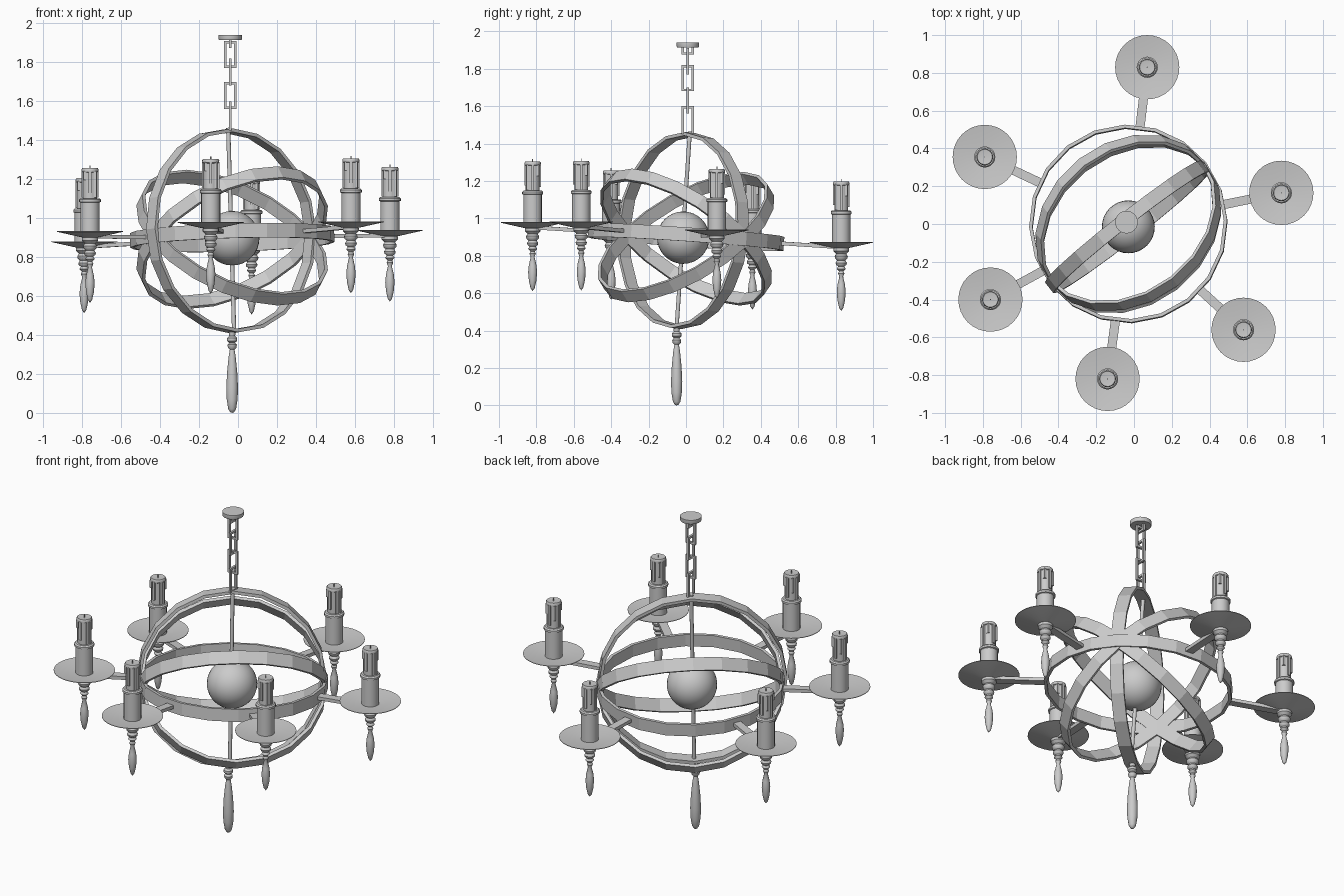
import bpy, bmesh, math
from mathutils import Matrix, Vector

if "Cube" in bpy.data.objects:
    bpy.data.objects.remove(bpy.data.objects["Cube"])


def finish(name, bm, smooth=False):
    bmesh.ops.remove_doubles(bm, verts=bm.verts, dist=1e-5)
    bmesh.ops.recalc_face_normals(bm, faces=bm.faces)
    me = bpy.data.meshes.new(name)
    bm.to_mesh(me)
    bm.free()
    ob = bpy.data.objects.new(name, me)
    bpy.context.collection.objects.link(ob)
    if smooth:
        bpy.context.view_layer.objects.active = ob
        ob.select_set(True)
        bpy.ops.object.shade_smooth_by_angle(angle=math.radians(40))
        ob.select_set(False)
    return ob


def lathe(name, profile, mat, segs=20, closed=False, smooth=True):
    bm = bmesh.new()
    loops = []
    for r, z in profile:
        loops.append([bm.verts.new(mat @ Vector((r * math.cos(a), r * math.sin(a), z)))
                      for a in (2 * math.pi * k / segs for k in range(segs))])
    n = len(loops)
    for i in range(n if closed else n - 1):
        a, b = loops[i], loops[(i + 1) % n]
        for k in range(segs):
            j = (k + 1) % segs
            bm.faces.new((a[k], a[j], b[j], b[k]))
    return finish(name, bm, smooth)


def bar(name, p, q, w, h):
    p, q = Vector(p), Vector(q)
    d = q - p
    x = d.normalized()
    side = Vector((0, 0, 1)).cross(x)
    side = side.normalized() if side.length > 0.2 else Vector((0, 1, 0))
    up = x.cross(side)
    m = Matrix((x, side, up)).transposed().to_4x4()
    m.translation = (p + q) / 2
    bm = bmesh.new()
    bmesh.ops.create_cube(bm, size=1, matrix=m @ Matrix.Diagonal((d.length, w, h, 1)))
    return finish(name, bm)


def at(x, y, z):
    return Matrix.Translation((x, y, z))


# tilted frame of the cage: u = shared ring axis, n = leaning upright
n = Vector((-0.029, 0.068, 1)).normalized()
u = Vector((math.cos(math.radians(38)), math.sin(math.radians(38)), 0))
u = (u - n * u.dot(n)).normalized()
frame = Matrix((u, n.cross(u), n)).transposed().to_4x4()

# armillary rings
for name, tilt, rad, c in (("equator_ring", 0, 0.525, (-0.03, 0, 0.9)),
                           ("inclined_ring_a", -36.5, 0.52, (-0.03, 0, 0.9)),
                           ("inclined_ring_b", 42, 0.52, (-0.03, 0, 0.9)),
                           ("upright_ring", 90, 0.525, (-0.035, -0.015, 0.935))):
    w, t = 0.037, 0.018
    m = Matrix.Translation(c) @ Matrix.Rotation(math.radians(tilt), 4, u) @ frame
    lathe(name, [(rad, -w), (rad, w), (rad - t, w), (rad - t, -w)], m, 20, True, False)

# globe and leaning centre rod
bm = bmesh.new()
bmesh.ops.create_uvsphere(bm, u_segments=32, v_segments=16, radius=0.14,
                          matrix=at(-0.03, -0.015, 0.897))
finish("globe", bm, True)
rod_m = at(-0.035, -0.015, 0.935) @ frame
lathe("centre_rod", [(0, -0.525), (0.011, -0.525), (0.011, 0.53), (0, 0.53)], rod_m, 12)

# bottom finial
lathe("bottom_finial", [(0, 0.42), (0.018, 0.415), (0.015, 0.395), (0.026, 0.385),
                        (0.026, 0.37), (0.015, 0.36), (0.024, 0.35), (0.022, 0.335),
                        (0.012, 0.325), (0.018, 0.29), (0.026, 0.21), (0.03, 0.13),
                        (0.028, 0.07), (0.02, 0.02), (0.01, 0.004), (0, 0)],
      at(-0.03, -0.05, 0))


# chain of rectangular links
def link(name, z0, z1, along, half=0.033, t=0.013):
    c, d = Vector((-0.04, 0.01, 0)), Vector(along)
    i = half - t / 2
    for s in (-1, 1):
        e = c + d * i * s
        bar(name + "_side", e + Vector((0, 0, z0)), e + Vector((0, 0, z1)), t, t)
    for z in (z0 + t / 2, z1 - t / 2):
        h = Vector((0, 0, z))
        bar(name + "_end", c - d * i + h, c + d * i + h, t, t)


link("chain_link", 1.77, 1.91, (1, 0, 0))
link("chain_link", 1.56, 1.70, (1, 0, 0))
link("chain_link", 1.875, 1.93, (0, 1, 0))
link("chain_link", 1.68, 1.82, (0, 1, 0))
link("chain_link", 1.45, 1.60, (0, 1, 0))
lathe("ceiling_plate", [(0, 1.915), (0.058, 1.915), (0.06, 1.92), (0.06, 1.94), (0, 1.94)],
      at(-0.04, 0.01, 0), 24)

# candle arms: bar, drip tray, cup, candle with wax drips, turned pendant
spots = [(0.07, 0.83), (0.78, 0.165), (0.58, -0.56), (-0.14, -0.82), (-0.76, -0.40), (-0.79, 0.355)]
centre = Vector((-0.03, 0, 0))
for x, y in spots:
    za = 0.9 + 0.029 * x - 0.068 * y
    end = Vector((x, y, za))
    start = Vector((-0.03, 0, 0.9)).lerp(end, 0.615)
    bar("arm", start, end, 0.048, 0.02)
    m = at(x, y, za + 0.025)
    lathe("drip_tray", [(0, -0.035), (0.05, -0.027), (0.17, 0), (0.17, 0.003),
                        (0.05, -0.012), (0, -0.012)], m, 32)
    lathe("candle_cup", [(0, -0.02), (0.049, -0.02), (0.049, 0.15), (0.056, 0.153),
                         (0.056, 0.165), (0.049, 0.172), (0.04, 0.172), (0, 0.172)], m, 20)
    lathe("candle", [(0, 0.16), (0.037, 0.16), (0.037, 0.305), (0.043, 0.308),
                     (0.044, 0.32), (0.04, 0.327), (0, 0.322)], m, 20)
    lathe("wick", [(0, 0.32), (0.003, 0.32), (0.003, 0.34), (0, 0.34)], m, 6)
    for k, low in enumerate((0.175, 0.25, 0.19, 0.22, 0.175, 0.265, 0.2, 0.175)):
        a = k * math.pi / 4
        off = m.translation + Vector((0.037 * math.cos(a), 0.037 * math.sin(a), 0))
        bar("wax_drip", off + Vector((0, 0, low)), off + Vector((0, 0, 0.312)), 0.014, 0.014)
    lathe("arm_pendant", [(0, -0.02), (0.042, -0.03), (0.042, -0.045), (0.027, -0.06),
                          (0.035, -0.072), (0.033, -0.085), (0.022, -0.095), (0.03, -0.108),
                          (0.028, -0.118), (0.017, -0.127), (0.024, -0.14), (0.012, -0.153),
                          (0.017, -0.165), (0.01, -0.182), (0.02, -0.225), (0.024, -0.265),
                          (0.02, -0.31), (0.011, -0.35), (0, -0.365)], m, 16)
